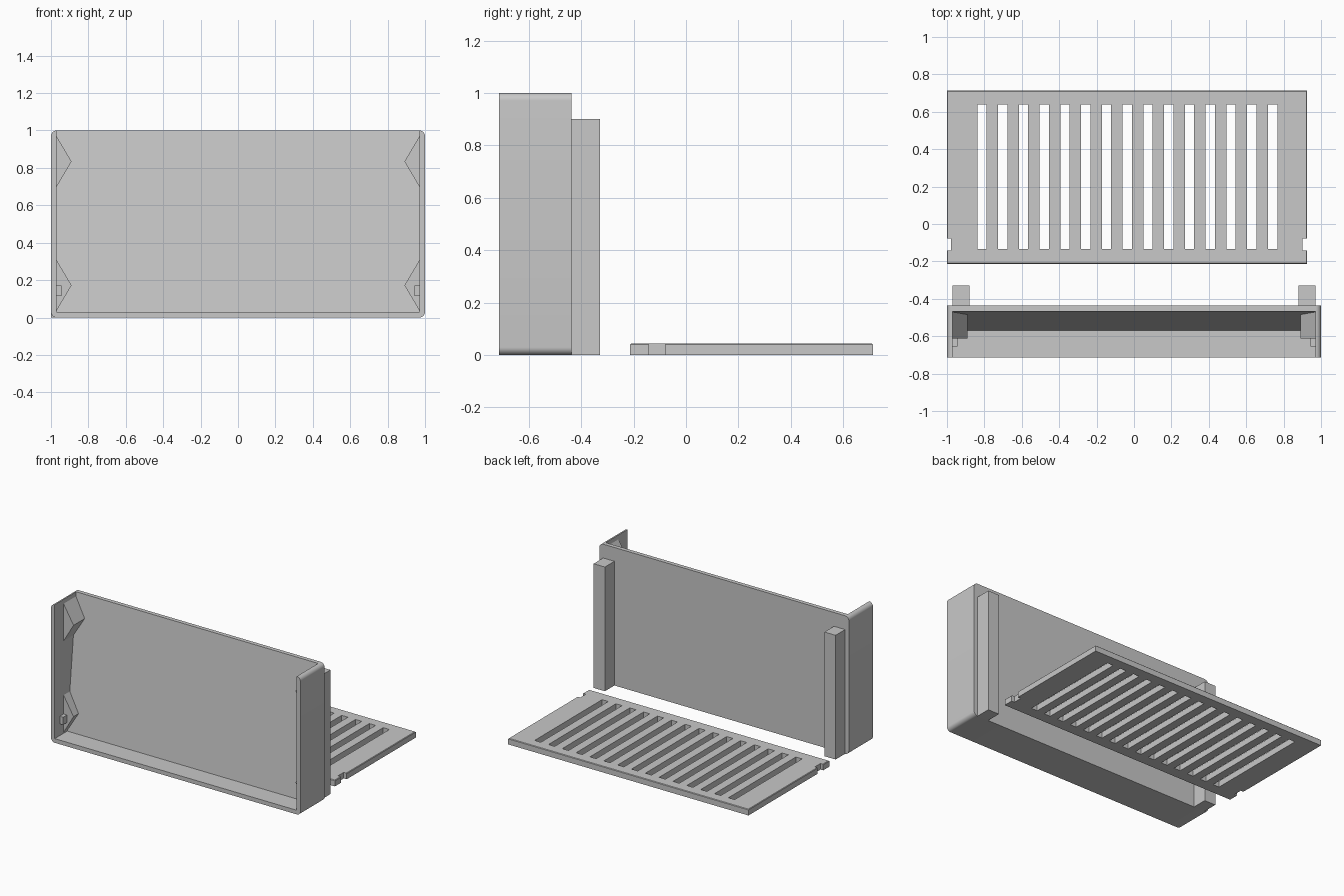
import bpy, bmesh, math
from mathutils import Vector

if "Cube" in bpy.data.objects:
    bpy.data.objects.remove(bpy.data.objects["Cube"])

grey = bpy.data.materials.new("light grey")
grey.diffuse_color = (0.58, 0.58, 0.58, 1)
grey.use_nodes = True
grey.node_tree.nodes["Principled BSDF"].inputs["Base Color"].default_value = grey.diffuse_color


def finish(bm, name):
    bmesh.ops.recalc_face_normals(bm, faces=bm.faces)
    me = bpy.data.meshes.new(name)
    bm.to_mesh(me)
    bm.free()
    me.materials.append(grey)
    ob = bpy.data.objects.new(name, me)
    bpy.context.collection.objects.link(ob)
    return ob


def prism(name, points, axis, start, end):
    """Extrude a 2D profile along x ('x': points are y,z) or y ('y': points are x,z)."""
    bm = bmesh.new()
    place = (lambda a, b: (start, a, b)) if axis == "x" else (lambda a, b: (a, start, b))
    face = bm.faces.new([bm.verts.new(place(a, b)) for a, b in points])
    move = Vector((end - start, 0, 0) if axis == "x" else (0, end - start, 0))
    new = bmesh.ops.extrude_face_region(bm, geom=[face])["geom"]
    bmesh.ops.translate(bm, vec=move, verts=[v for v in new if isinstance(v, bmesh.types.BMVert)])
    return finish(bm, name)


def add_box(bm, x0, x1, y0, y1, z0, z1):
    verts = bmesh.ops.create_cube(bm, size=1)["verts"]
    for v in verts:
        v.co = (x1 if v.co.x > 0 else x0, y1 if v.co.y > 0 else y0, z1 if v.co.z > 0 else z0)


def cut_with(target, cutter):
    cutter.hide_render = True
    mod = target.modifiers.new("cut", "BOOLEAN")
    mod.object = cutter
    mod.solver = "EXACT"
    bpy.ops.object.select_all(action="DESELECT")
    target.select_set(True)
    bpy.context.view_layer.objects.active = target
    bpy.ops.object.modifier_apply(modifier=mod.name)
    bpy.data.objects.remove(cutter)


def slope_y(z):
    """Leaning inner face of the back."""
    return -0.573 + 0.106 * z


FRONT, REAR, T = -0.713, -0.437, 0.03

# Tray: rounded block, hollowed from the front and top by a leaning profile
outline = []
for cx, cz, turn in ((1 - T, 1 - T, 0), (T - 1, 1 - T, 1), (T - 1, T, 2), (1 - T, T, 3)):
    for i in range(9):
        a = (turn + i / 8) * math.pi / 2
        outline.append((cx + T * math.cos(a), cz + T * math.sin(a)))
tray = prism("tray", outline, "y", FRONT, REAR)
cavity = prism("tray_cutter", [(FRONT - 0.1, T), (slope_y(T), T), (slope_y(1.1), 1.1),
                               (FRONT - 0.1, 1.1)], "x", T - 1, 1 - T)
cut_with(tray, cavity)
bpy.ops.object.shade_smooth_by_angle(angle=math.radians(30))

for side, s in (("left", -1), ("right", 1)):
    inner = s * (1 - T)

    # Square post on the back
    bm = bmesh.new()
    add_box(bm, min(inner, s * 0.88), max(inner, s * 0.88), REAR, -0.328, 0, 0.9)
    finish(bm, side + "_rear_post")

    # Triangular wedges inside the side wall, meeting the leaning back
    for level, z in (("lower", 0.172), ("upper", 0.834)):
        wedge = prism(f"{side}_{level}_wedge", [(inner, z - 0.135), (s * 0.89, z),
                                                (inner, z + 0.135)], "y", -0.612, -0.5)
        for v in wedge.data.vertices:
            if v.co.y > -0.55:
                v.co.y = slope_y(v.co.z)

    # Small retaining nub
    bm = bmesh.new()
    add_box(bm, min(inner, s * 0.943), max(inner, s * 0.943), -0.655, -0.612, 0.115, 0.17)
    finish(bm, side + "_nub")

# Grate plate with slightly eased upper edges
bm = bmesh.new()
add_box(bm, -1, 0.926, -0.213, 0.713, 0, 0.044)
top_edges = [e for e in bm.edges if all(v.co.z > 0.02 for v in e.verts)]
bmesh.ops.bevel(bm, geom=top_edges, offset=0.004, segments=1, affect="EDGES")
grate = finish(bm, "grate")

# Slots and side notches cut through the plate
bm = bmesh.new()
for i in range(15):
    x = -0.813 + i * 0.111
    add_box(bm, x - 0.025, x + 0.025, -0.133, 0.64, -0.1, 0.1)
for x0, x1 in ((-1.1, -0.978), (0.902, 1.1)):
    add_box(bm, x0, x1, -0.143, -0.078, -0.1, 0.1)
cut_with(grate, finish(bm, "grate_cutter"))
